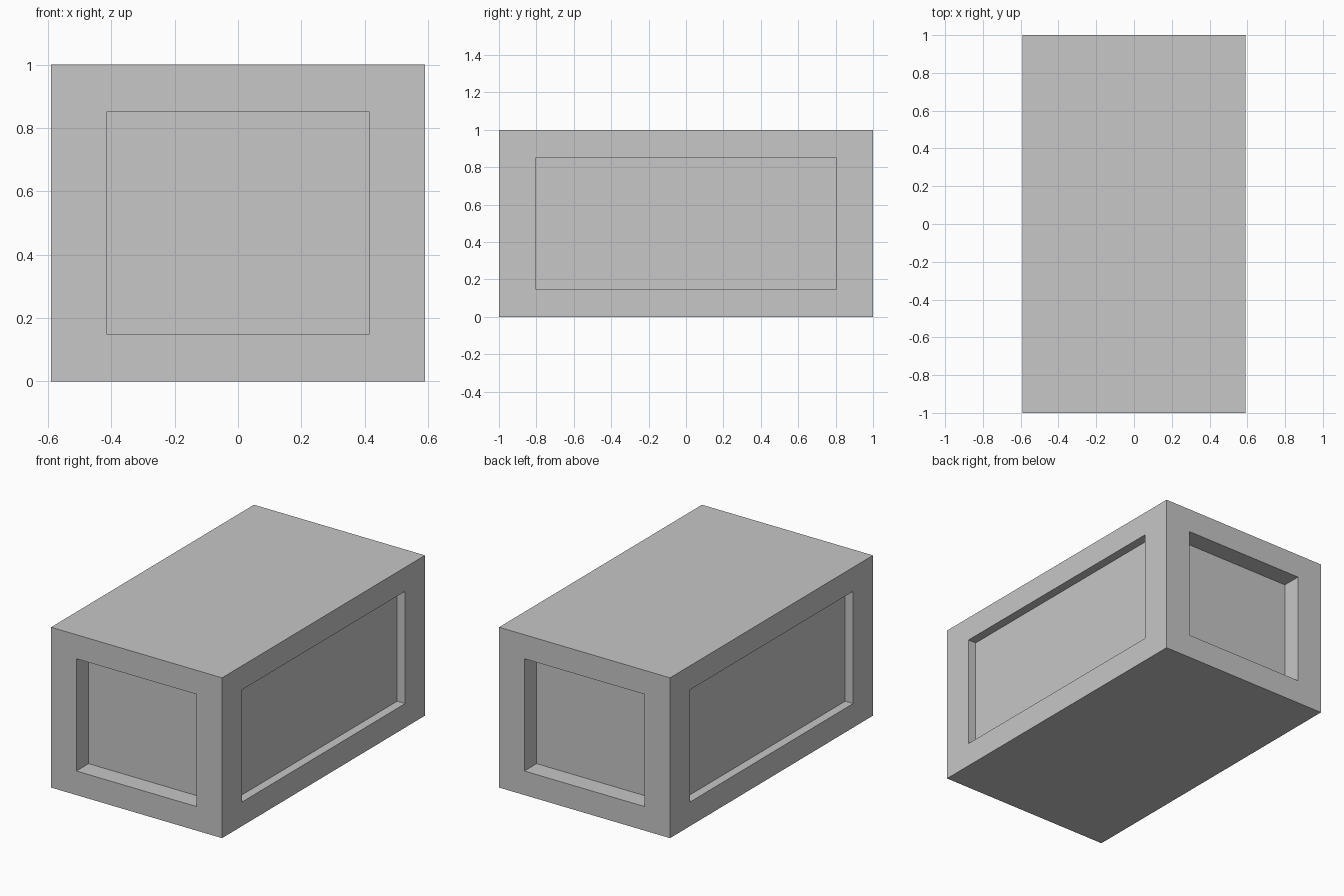
import bpy
import bmesh
from mathutils import Vector

default = bpy.data.objects.get("Cube")
if default:
    bpy.data.objects.remove(default, do_unlink=True)

WIDTH, LENGTH, HEIGHT = 1.18, 2.0, 1.0
RIM = 0.15                          # rail above and below each panel
END_HALF, END_DEPTH = 0.415, 0.12   # panels on front and back
SIDE_HALF, SIDE_DEPTH = 0.805, 0.055  # panels on left and right

grey = bpy.data.materials.new("plain grey")
grey.use_nodes = True
colour = (0.57, 0.57, 0.57, 1)
grey.diffuse_color = colour
grey.node_tree.nodes["Principled BSDF"].inputs["Base Color"].default_value = colour

# Solid block standing on the ground
bm = bmesh.new()
bmesh.ops.create_cube(bm, size=1)
bmesh.ops.scale(bm, vec=(WIDTH, LENGTH, HEIGHT), verts=bm.verts)
bmesh.ops.translate(bm, vec=(0, 0, HEIGHT / 2), verts=bm.verts)
bm.normal_update()


def recess_panel(face, half, depth):
    """Inset a wall, then push it straight in to leave square reveals."""
    normal = face.normal.copy()
    along = 0 if abs(normal.y) > 0.5 else 1
    bmesh.ops.inset_individual(bm, faces=[face], thickness=RIM, use_even_offset=True)
    for v in face.verts:
        v.co[along] = half if v.co[along] > 0 else -half
    inner = bmesh.ops.extrude_discrete_faces(bm, faces=[face])["faces"][0]
    bmesh.ops.translate(bm, vec=Vector(normal) * -depth, verts=inner.verts)


# Recessed panels on all four walls
for wall in [f for f in bm.faces if abs(f.normal.z) < 0.5]:
    if abs(wall.normal.y) > 0.5:
        recess_panel(wall, END_HALF, END_DEPTH)
    else:
        recess_panel(wall, SIDE_HALF, SIDE_DEPTH)

bmesh.ops.recalc_face_normals(bm, faces=bm.faces)
mesh = bpy.data.meshes.new("panelled_block")
bm.to_mesh(mesh)
bm.free()
mesh.materials.append(grey)
block = bpy.data.objects.new("panelled_block", mesh)
bpy.context.collection.objects.link(block)
